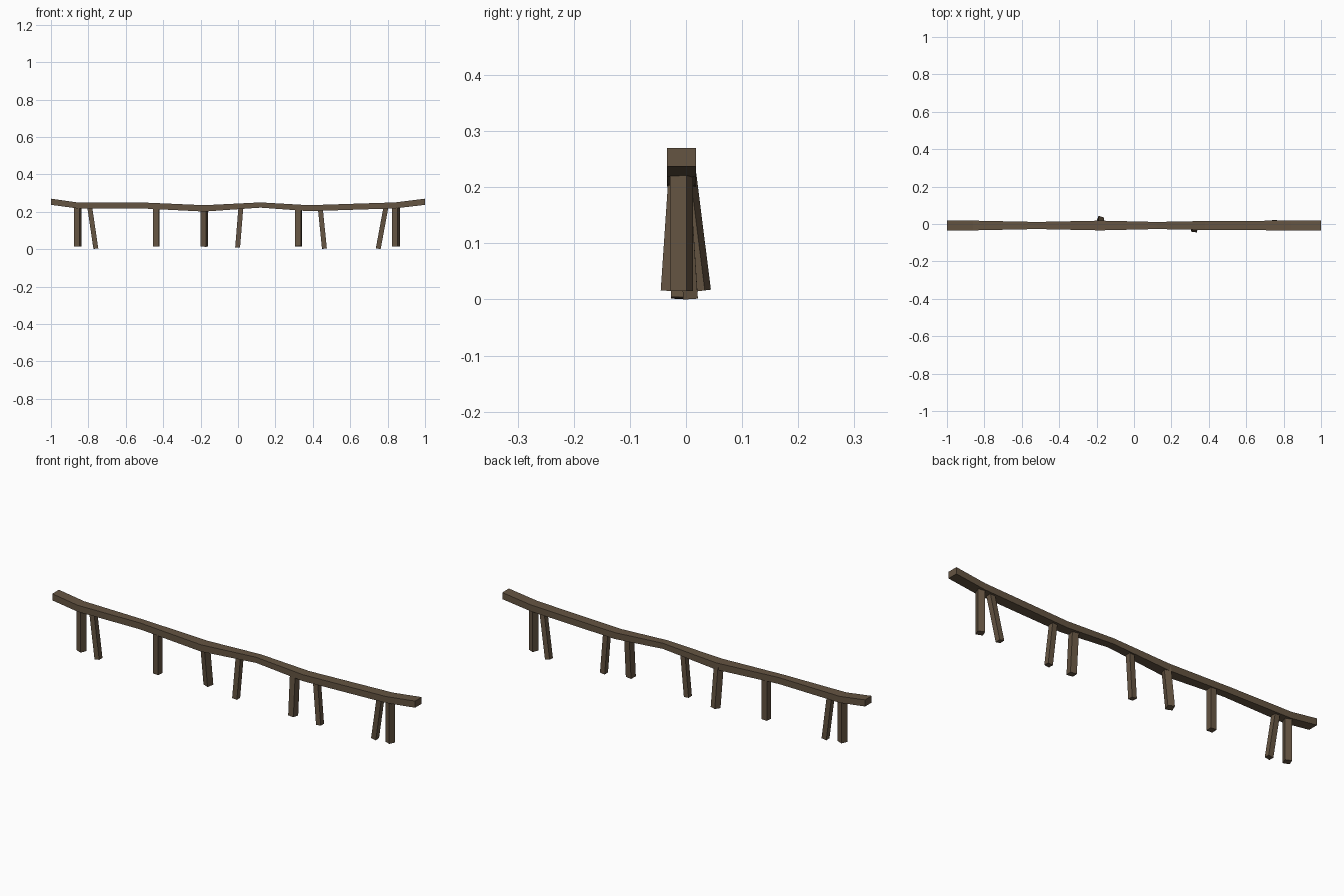
import bpy, bmesh
from math import radians
from mathutils import Vector, Matrix

if "Cube" in bpy.data.objects:
    bpy.data.objects.remove(bpy.data.objects["Cube"])

wood = bpy.data.materials.new("weathered_wood")
wood.diffuse_color = (0.13, 0.09, 0.055, 1)
wood.use_nodes = True
wood.node_tree.nodes["Principled BSDF"].inputs["Base Color"].default_value = wood.diffuse_color


def loft(name, rings):
    """Box-like beam through a list of four-point rings, capped at both ends."""
    bm = bmesh.new()
    loops = [[bm.verts.new(p) for p in r] for r in rings]
    for a, b in zip(loops, loops[1:]):
        for i in range(4):
            j = (i + 1) % 4
            bm.faces.new((a[i], a[j], b[j], b[i]))
    bm.faces.new(loops[0])
    bm.faces.new(loops[-1])
    bmesh.ops.recalc_face_normals(bm, faces=bm.faces[:])
    me = bpy.data.meshes.new(name)
    bm.to_mesh(me)
    bm.free()
    me.materials.append(wood)
    ob = bpy.data.objects.new(name, me)
    bpy.context.collection.objects.link(ob)


# Wavy handrail: x, bottom z, top z, half width in y
stations = [(-1, .237, .27, .026), (-.86, .218, .25, .026), (-.52, .218, .25, .019),
            (-.18, .201, .235, .026), (.12, .222, .25, .019), (.38, .203, .235, .024),
            (.84, .218, .25, .026), (1, .237, .27, .026)]
yc = -.008
loft("handrail", [[(x, yc - w, b), (x, yc + w, b), (x, yc + w, t), (x, yc - w, t)]
                  for x, b, t, w in stations])


def leg(name, top, bottom, size, twist):
    """Square post between two points, perpendicular ends, twisted on its axis."""
    top, bottom = Vector(top), Vector(bottom)
    tilt = Vector((0, 0, 1)).rotation_difference(top - bottom).to_matrix()
    m = tilt @ Matrix.Rotation(radians(twist), 3, 'Z')
    h = size / 2
    sq = [m @ Vector(c) for c in ((-h, -h, 0), (h, -h, 0), (h, h, 0), (-h, h, 0))]
    loft(name, [[p + c for c in sq] for p in (bottom, top)])


# Thick posts: top x, bottom x, top y, bottom y, size, twist
posts = [(-.857, -.857, -.008, -.008, .032, -22), (-.437, -.437, -.008, -.008, .031, -4),
         (-.18, -.18, -.002, .024, .032, -20), (.323, .323, -.013, -.027, .032, -8),
         (.845, .845, -.008, -.008, .032, -22)]
for i, (xt, xb, yt, yb, s, tw) in enumerate(posts):
    leg(f"post_{i + 1}", (xt, yt, .222), (xb, yb, .015), s, tw)

# Thin slanted struts
struts = [(-.792, -.76, -.008, -.013), (.015, -.002, -.008, -.012),
          (.44, .462, -.008, -.014), (.79, .75, -.006, .008)]
for i, (xt, xb, yt, yb) in enumerate(struts):
    leg(f"strut_{i + 1}", (xt, yt, .22), (xb, yb, .009 if i == 1 else .003), .026, 0)
